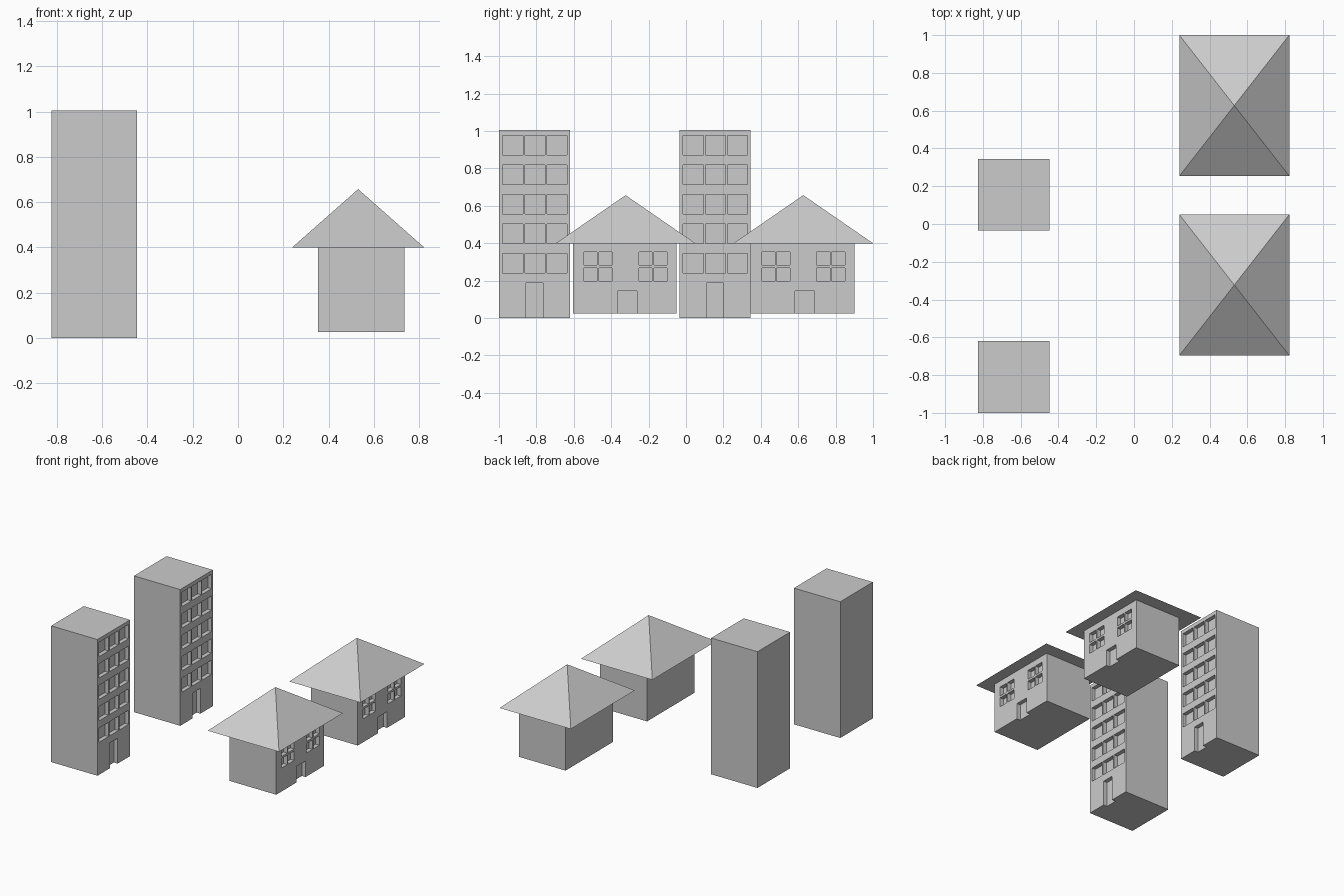
import bpy
import bmesh
from mathutils import Matrix, Vector

cube = bpy.data.objects.get("Cube")
if cube:
    bpy.data.objects.remove(cube, do_unlink=True)

# One plain grey for everything
grey = bpy.data.materials.new("plain grey")
grey.use_nodes = True
colour = (0.6, 0.6, 0.6, 1.0)
grey.diffuse_color = colour
grey.node_tree.nodes["Principled BSDF"].inputs["Base Color"].default_value = colour

RECESS = 0.03


def add_box(bm, low, high):
    low, high = Vector(low), Vector(high)
    place = Matrix.Translation((low + high) / 2) @ Matrix.Diagonal((*(high - low), 1))
    bmesh.ops.create_cube(bm, size=1, matrix=place)


def make_object(name, bm):
    mesh = bpy.data.meshes.new(name)
    bmesh.ops.recalc_face_normals(bm, faces=bm.faces)
    bm.to_mesh(mesh)
    bm.free()
    mesh.materials.append(grey)
    obj = bpy.data.objects.new(name, mesh)
    bpy.context.collection.objects.link(obj)
    return obj


def make_building(name, low, high, openings):
    """Solid block with openings (y, z, width, height) sunk into its +x wall."""
    bm = bmesh.new()
    add_box(bm, low, high)
    body = make_object(name, bm)
    bm = bmesh.new()
    for y, z, width, height in openings:
        add_box(bm, (high[0] - RECESS, low[1] + y, z),
                (high[0] + RECESS, low[1] + y + width, z + height))
    cutter = make_object(name + "_cutter", bm)
    cutter.hide_render = True
    cut = body.modifiers.new("openings", "BOOLEAN")
    cut.operation = "DIFFERENCE"
    cut.solver = "EXACT"
    cut.object = cutter
    bpy.context.view_layer.objects.active = body
    bpy.ops.object.modifier_apply(modifier=cut.name)
    bpy.data.objects.remove(cutter, do_unlink=True)


def make_roof(name, low, high, rise):
    bm = bmesh.new()
    x0, y0, z = low
    x1, y1 = high
    eaves = [bm.verts.new((x, y, z)) for x, y in ((x0, y0), (x1, y0), (x1, y1), (x0, y1))]
    peak = bm.verts.new(((x0 + x1) / 2, (y0 + y1) / 2, z + rise))
    bm.faces.new(eaves)
    for i in range(4):
        bm.faces.new((eaves[i], eaves[(i + 1) % 4], peak))
    make_object(name, bm)


# Towers: five rows of three windows above a door
tower_openings = [(0.02 + 0.118 * column, 0.24 + 0.158 * row, 0.108, 0.105)
                  for row in range(5) for column in range(3)]
tower_openings.append((0.145, -0.05, 0.09, 0.237))
for name, y in (("front_tower", -1.0), ("back_tower", -0.035)):
    make_building(name, (-0.825, y, 0), (-0.447, y + 0.38, 1.005), tower_openings)

# Houses: two groups of four windows either side of a door
house_openings = [(start + 0.08 * column, 0.198 + 0.085 * row, 0.07, 0.07)
                  for start in (0.059, 0.353) for row in range(2) for column in range(2)]
house_openings.append((0.237, -0.05, 0.104, 0.194))
for name, y in (("front_house", -0.604), ("back_house", 0.346)):
    make_building(name + "_walls", (0.353, y, 0.025), (0.735, y + 0.554, 0.4), house_openings)
    make_roof(name + "_roof", (0.24, y - 0.092, 0.4), (0.822, y + 0.654), 0.257)
